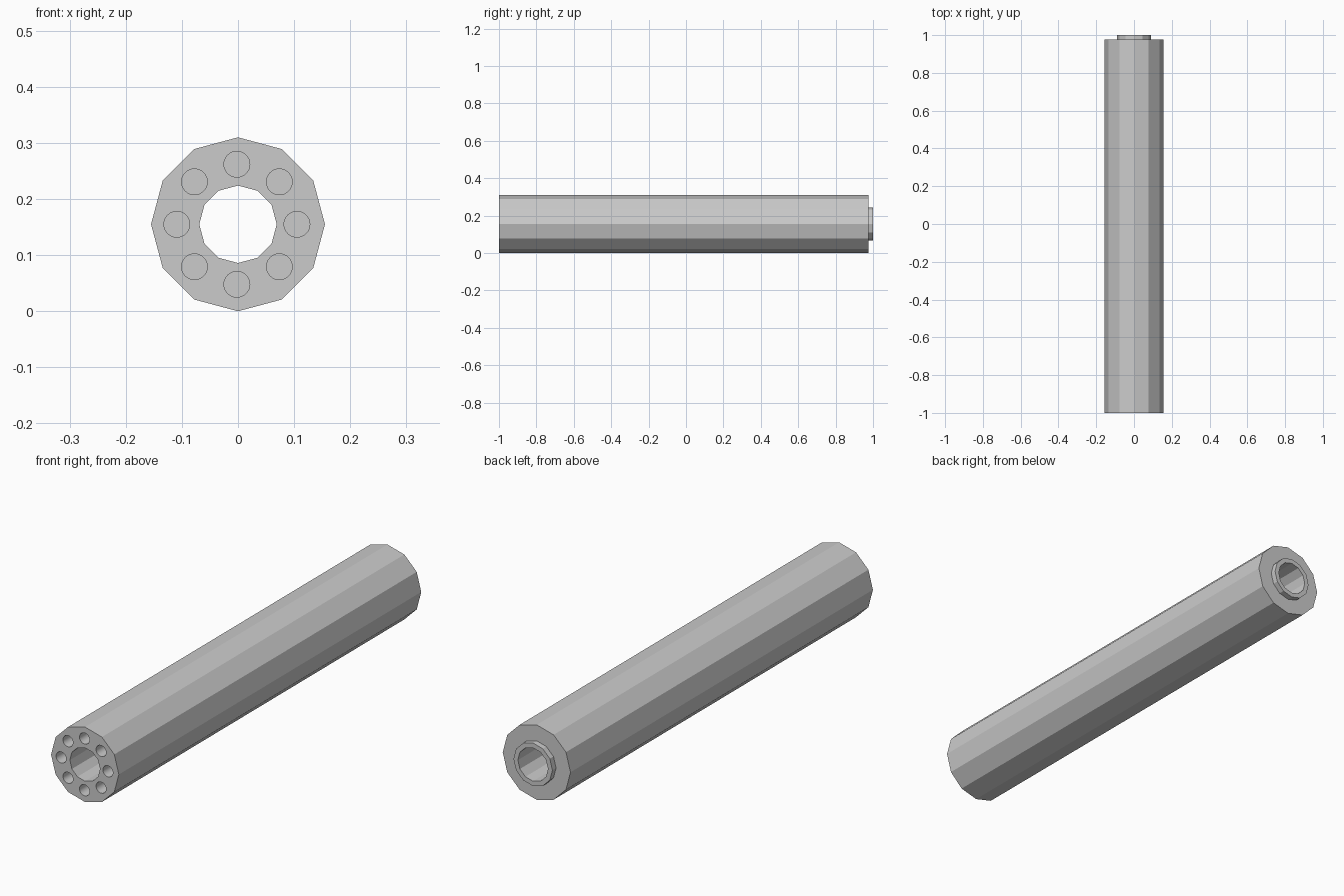
import bpy, bmesh, math
from mathutils import Matrix, Vector

if "Cube" in bpy.data.objects:
    bpy.data.objects.remove(bpy.data.objects["Cube"])

RADIUS, BORE, COLLAR = 0.155, 0.069, 0.089
FRONT, SHOULDER, BACK = -1.0, 0.976, 1.0
SIDES = 12

grey = bpy.data.materials.new("plain grey")
grey.use_nodes = True
colour = (0.6, 0.6, 0.6, 1)
grey.diffuse_color = colour
grey.node_tree.nodes["Principled BSDF"].inputs["Base Color"].default_value = colour


def make_object(name, bm):
    bmesh.ops.recalc_face_normals(bm, faces=bm.faces)
    mesh = bpy.data.meshes.new(name)
    bm.to_mesh(mesh)
    bm.free()
    mesh.materials.append(grey)
    obj = bpy.data.objects.new(name, mesh)
    bpy.context.collection.objects.link(obj)
    return obj


# Hollow tube with a stepped rear collar, turned from a closed profile
profile = [(BORE, FRONT), (RADIUS, FRONT), (RADIUS, SHOULDER),
           (COLLAR, SHOULDER), (COLLAR, BACK), (BORE, BACK)]
bm = bmesh.new()
rings = []
for i in range(SIDES):
    a = math.tau * i / SIDES
    rings.append([bm.verts.new((r * math.cos(a), y, RADIUS + r * math.sin(a)))
                  for r, y in profile])
for i, ring in enumerate(rings):
    following = rings[(i + 1) % SIDES]
    for j in range(len(profile)):
        k = (j + 1) % len(profile)
        bm.faces.new((ring[j], ring[k], following[k], following[j]))
tube = make_object("barrel_tube", bm)

# Eight blind round holes in the front face
DEPTH = 0.3
bm = bmesh.new()
for i in range(8):
    a = math.tau * i / 8
    centre = Vector((0.107 * math.cos(a) - 0.002, FRONT, RADIUS + 0.107 * math.sin(a)))
    bmesh.ops.create_cone(bm, cap_ends=True, segments=32, radius1=0.023, radius2=0.023,
                          depth=2 * DEPTH,
                          matrix=Matrix.Translation(centre) @ Matrix.Rotation(math.pi / 2, 4, "X"))
cutter = make_object("front_hole_cutter", bm)
cutter.hide_render = True

cut = tube.modifiers.new("front holes", "BOOLEAN")
cut.object = cutter
cut.operation = "DIFFERENCE"
cut.solver = "EXACT"
bpy.context.view_layer.objects.active = tube
tube.select_set(True)
bpy.ops.object.modifier_apply(modifier=cut.name)
bpy.data.objects.remove(cutter)

# Smooth hole walls, crisp flats on the tube
bpy.ops.object.shade_smooth_by_angle(angle=math.radians(20))
